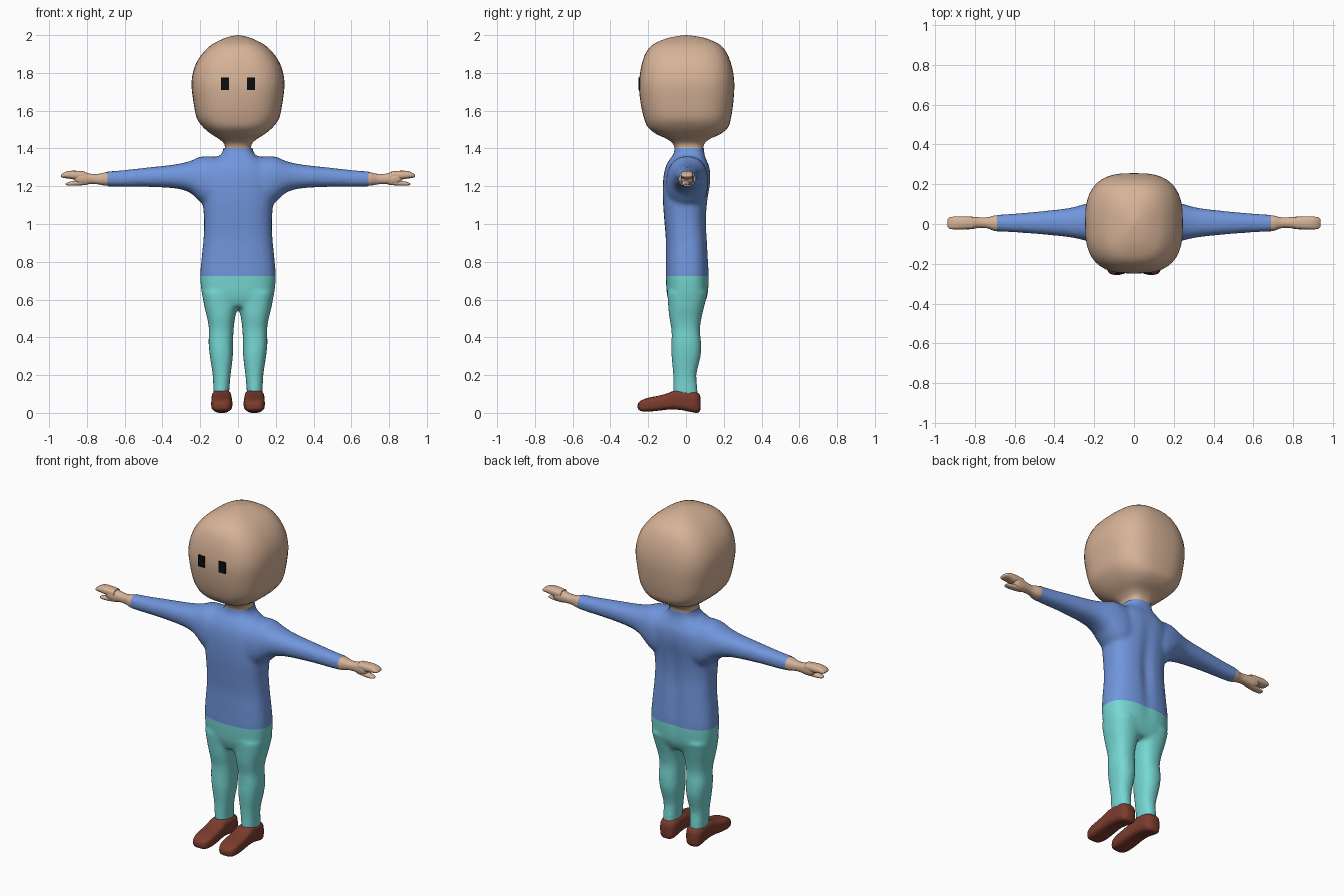
import bpy, bmesh, math
from mathutils import Vector


def material(name, rgb):
    m = bpy.data.materials.new(name)
    m.diffuse_color = (*rgb, 1)
    return m


SKIN = material("skin", (0.68, 0.45, 0.31))
BLUE = material("shirt blue", (0.165, 0.305, 0.72))
TEAL = material("trouser teal", (0.18, 0.68, 0.65))
BROWN = material("shoe brown", (0.20, 0.045, 0.027))
BLACK = material("eye black", (0.004, 0.004, 0.004))


def smooth_rows(rows, steps):
    """Catmull-Rom interpolation between the given section rows."""
    out = []
    for i in range(len(rows) - 1):
        p0, p1 = rows[max(i - 1, 0)], rows[i]
        p2, p3 = rows[i + 1], rows[min(i + 2, len(rows) - 1)]
        for k in range(steps):
            t = k / steps
            out.append([0.5 * (2 * b + (c - a) * t + (2 * a - 5 * b + 4 * c - d) * t * t
                               + (3 * b - a - 3 * c + d) * t ** 3)
                        for a, b, c, d in zip(p0, p1, p2, p3)])
    out.append(list(rows[-1]))
    return out


def loft(bm, rows, axis, power=2.5, side=1, n=28, steps=3):
    """Skin rounded-square sections; a row is (position, a min, a max, b min, b max)."""
    rings = []
    for t, a0, a1, b0, b1 in smooth_rows(rows, steps):
        ring = []
        for k in range(n):
            ang = math.tau * k / n
            c, s = math.cos(ang), math.sin(ang)
            a = (a0 + a1) / 2 + (a1 - a0) / 2 * math.copysign(abs(c) ** (2 / power), c)
            b = (b0 + b1) / 2 + (b1 - b0) / 2 * math.copysign(abs(s) ** (2 / power), s)
            x, y, z = {"x": (t, a, b), "y": (a, t, b), "z": (a, b, t)}[axis]
            ring.append(bm.verts.new((x * side, y, z)))
        rings.append(ring)
    faces = [bm.faces.new((r[k], r[(k + 1) % n], q[(k + 1) % n], q[k]))
             for r, q in zip(rings, rings[1:]) for k in range(n)]
    faces += [bm.faces.new(rings[0]), bm.faces.new(rings[-1])]
    bmesh.ops.recalc_face_normals(bm, faces=faces)


def finish(name, bm, mats, angle=50):
    me = bpy.data.meshes.new(name)
    bm.to_mesh(me)
    bm.free()
    ob = bpy.data.objects.new(name, me)
    bpy.context.collection.objects.link(ob)
    for m in mats:
        me.materials.append(m)
    bpy.ops.object.select_all(action="DESELECT")
    ob.select_set(True)
    bpy.context.view_layer.objects.active = ob
    bpy.ops.object.shade_smooth_by_angle(angle=math.radians(angle))
    return ob


# clothed body: torso, arms and legs fused into one soft skin
bm = bmesh.new()
loft(bm, [(0.56, -.165, .165, -.08, .085), (0.62, -.19, .19, -.10, .115),
          (0.72, -.20, .20, -.107, .122), (0.82, -.193, .193, -.107, .118),
          (0.92, -.183, .183, -.107, .113), (1.02, -.18, .18, -.115, .108),
          (1.12, -.187, .187, -.122, .115), (1.22, -.19, .19, -.122, .13),
          (1.29, -.18, .18, -.112, .128), (1.335, -.14, .14, -.092, .11),
          (1.36, -.10, .10, -.073, .10), (1.385, -.08, .08, -.062, .096),
          (1.44, -.075, .075, -.06, .096)], "z", 2.6)
for s in (-1, 1):
    loft(bm, [(0.06, -.10, .11, 1.09, 1.355), (0.14, -.105, .118, 1.08, 1.358),
              (0.20, -.095, .112, 1.115, 1.357), (0.25, -.082, .10, 1.163, 1.335),
              (0.33, -.066, .08, 1.188, 1.316), (0.49, -.05, .062, 1.197, 1.298),
              (0.62, -.041, .051, 1.197, 1.284), (0.72, -.037, .045, 1.20, 1.277)],
         "x", 2.3, s)
    loft(bm, [(0.07, .046, .132, -.065, .06), (0.12, .046, .131, -.067, .062),
              (0.20, .039, .134, -.068, .055), (0.30, .027, .149, -.077, .078),
              (0.37, .026, .156, -.077, .08), (0.44, .023, .154, -.077, .074),
              (0.50, .016, .163, -.088, .082), (0.56, .003, .178, -.094, .096),
              (0.64, -.002, .192, -.10, .116)], "z", 2.4, s)
raw = finish("body_blank", bm, [])
mod = raw.modifiers.new("fuse", "REMESH")
mod.mode = "VOXEL"
mod.voxel_size = 0.011
mod = raw.modifiers.new("soften", "SMOOTH")
mod.factor = 0.5
mod.iterations = 8
dg = bpy.context.evaluated_depsgraph_get()
bm = bmesh.new()
bm.from_object(raw, dg)
bpy.data.objects.remove(raw)

# shallow groove down the spine
for v in bm.verts:
    if v.co.y > 0.05:
        fade = max(0, 1 - abs(v.co.z - 0.95) / 0.38)
        v.co.y -= 0.014 * fade * math.exp(-(v.co.x / 0.035) ** 2)


def cut(co, no, trim=True):
    bmesh.ops.bisect_plane(bm, geom=bm.verts[:] + bm.edges[:] + bm.faces[:], dist=1e-5,
                           plane_co=co, plane_no=no, clear_outer=trim)


# trim the collar, cuffs and hems, then cut the waistline
cut((0, 0, 1.403), (0, 0, 1))
cut((0, 0, 0.10), (0, 0, -1))
for s in (-1, 1):
    cut((s * 0.69, 0, 0), (s, 0, 0))
cut((0, 0, 0.725), (0, 0, 1), False)
for f in bm.faces:
    f.material_index = 0 if f.calc_center_median().z > 0.725 else 1
finish("shirt_and_trousers", bm, [BLUE, TEAL], 60)

# head and neck
bm = bmesh.new()
loft(bm, [(1.38, -.072, .072, -.056, .09), (1.42, -.071, .071, -.066, .095),
          (1.45, -.10, .10, -.10, .125), (1.475, -.14, .14, -.155, .18),
          (1.51, -.182, .182, -.20, .222), (1.56, -.218, .218, -.222, .238),
          (1.64, -.235, .235, -.24, .25), (1.73, -.246, .246, -.249, .256),
          (1.80, -.239, .239, -.243, .25), (1.86, -.217, .217, -.23, .235),
          (1.91, -.182, .182, -.21, .213), (1.95, -.138, .138, -.175, .178),
          (1.98, -.08, .08, -.11, .115), (1.993, -.04, .04, -.055, .06),
          (2.0, -.005, .005, -.005, .005)], "z", 2.8, 1, 40)
finish("head", bm, [SKIN], 60)

# eyes: thin plates on the face
for s, name in ((-1, "right_eye"), (1, "left_eye")):
    bm = bmesh.new()
    bmesh.ops.create_cube(bm, size=1)
    bmesh.ops.scale(bm, vec=(0.042, 0.0095, 0.066), verts=bm.verts)
    bmesh.ops.translate(bm, vec=Vector((s * 0.069, -0.2475, 1.742)), verts=bm.verts)
    finish(name, bm, [BLACK], 20)

for s, name in ((-1, "right"), (1, "left")):
    # hand: wrist and palm, flat fingers above, thumb below
    bm = bmesh.new()
    loft(bm, [(0.66, -.034, .042, 1.204, 1.274), (0.70, -.035, .043, 1.203, 1.274),
              (0.74, -.021, .033, 1.21, 1.265), (0.78, -.02, .034, 1.212, 1.266),
              (0.82, -.026, .037, 1.206, 1.276), (0.85, -.026, .036, 1.212, 1.272),
              (0.865, -.02, .03, 1.225, 1.26)], "x", 2.4, s, 20)
    loft(bm, [(0.81, -.024, .036, 1.235, 1.278), (0.86, -.027, .038, 1.235, 1.282),
              (0.90, -.027, .037, 1.241, 1.28), (0.928, -.024, .034, 1.245, 1.268),
              (0.938, -.012, .022, 1.251, 1.259)], "x", 2.6, s, 20)
    loft(bm, [(0.80, -.02, .03, 1.208, 1.24), (0.85, -.022, .022, 1.203, 1.232),
              (0.89, -.021, .015, 1.203, 1.224), (0.907, -.016, .01, 1.206, 1.218),
              (0.913, -.006, .002, 1.21, 1.214)], "x", 2.4, s, 16)
    finish(name + "_hand", bm, [SKIN], 60)

    # shoe
    bm = bmesh.new()
    loft(bm, [(-.256, .075, .10, .028, .042), (-.25, .055, .12, .016, .056),
              (-.235, .04, .133, .009, .067), (-.20, .031, .141, .007, .08),
              (-.15, .03, .142, .011, .09), (-.10, .032, .141, .017, .103),
              (-.065, .034, .14, .018, .117), (-.02, .035, .138, .014, .121),
              (.03, .036, .137, .004, .116), (.055, .041, .132, 0, .109),
              (.07, .052, .121, .005, .10), (.077, .07, .105, .02, .08)],
         "y", 3.4, s, 28)
    finish(name + "_shoe", bm, [BROWN], 60)
